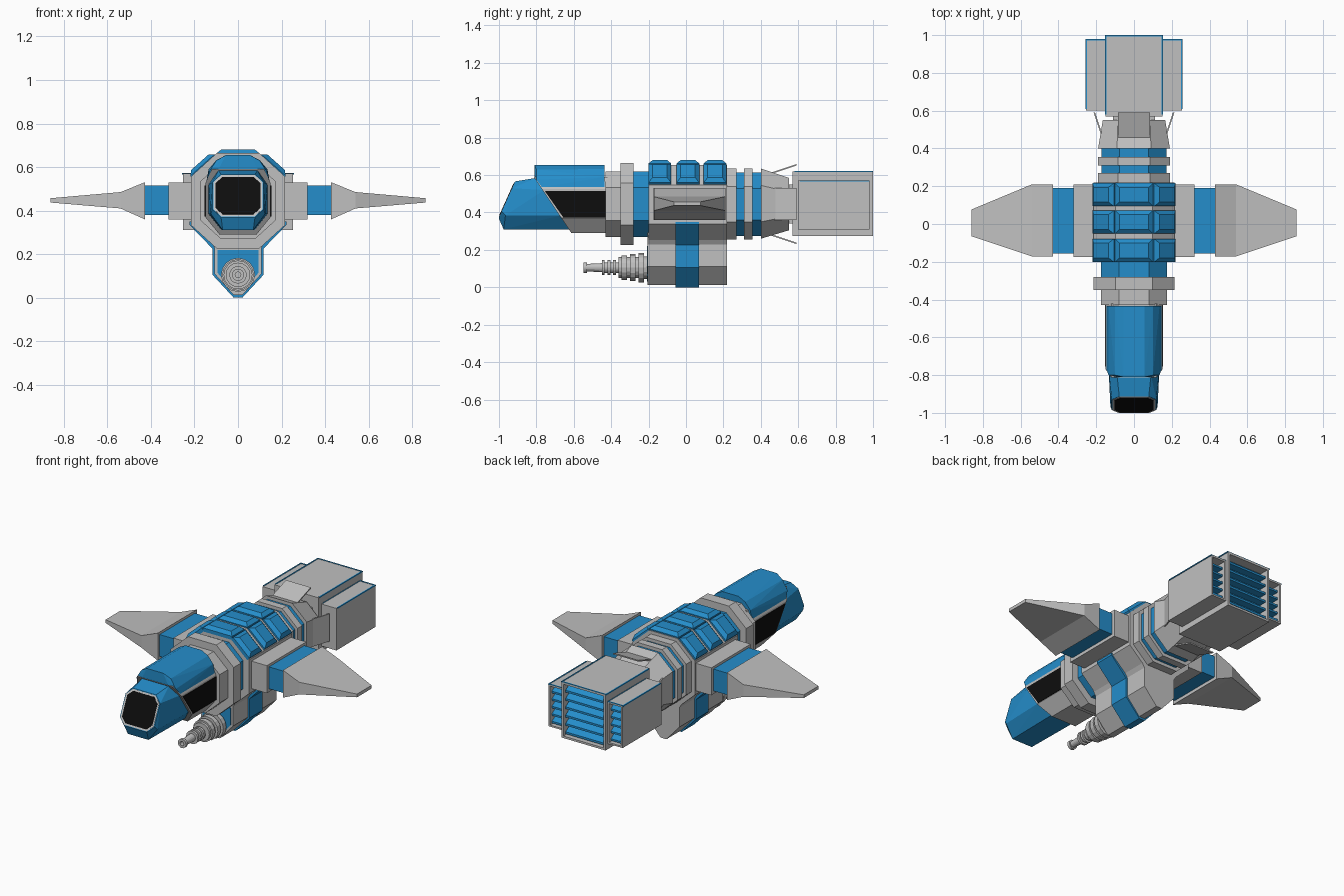
import bpy, bmesh, math
from mathutils import Vector, Matrix

if "Cube" in bpy.data.objects:
    bpy.data.objects.remove(bpy.data.objects["Cube"])


def material(name, rgb):
    m = bpy.data.materials.new(name)
    m.diffuse_color = (*rgb, 1)
    m.use_nodes = True
    m.node_tree.nodes["Principled BSDF"].inputs["Base Color"].default_value = m.diffuse_color
    return m


GREY = material("hull grey", (0.53, 0.53, 0.53))
BLUE = material("panel blue", (0.018, 0.27, 0.60))
BLACK = material("window black", (0.004, 0.004, 0.004))


def finish(name, bm, *mats):
    bmesh.ops.recalc_face_normals(bm, faces=bm.faces)
    me = bpy.data.meshes.new(name)
    bm.to_mesh(me)
    bm.free()
    for m in mats:
        me.materials.append(m)
    ob = bpy.data.objects.new(name, me)
    bpy.context.collection.objects.link(ob)
    return ob


def hull(name, pts, mat):
    bm = bmesh.new()
    for p in pts:
        bm.verts.new(p)
    r = bmesh.ops.convex_hull(bm, input=bm.verts)
    bmesh.ops.delete(bm, geom=list({v for v in r["geom_interior"] if isinstance(v, bmesh.types.BMVert)}), context='VERTS')
    bmesh.ops.dissolve_limit(bm, angle_limit=0.02, verts=bm.verts, edges=bm.edges)
    return finish(name, bm, mat)


def loft(name, sections, mat):
    """Skin closed loops of 3D points and cap both ends."""
    bm = bmesh.new()
    rows = [[bm.verts.new(p) for p in s] for s in sections]
    for a, b in zip(rows, rows[1:]):
        for i in range(len(a)):
            j = (i + 1) % len(a)
            bm.faces.new((a[i], a[j], b[j], b[i]))
    bm.faces.new(rows[0])
    bm.faces.new(rows[-1])
    return finish(name, bm, mat)


def loop(half, y):
    """Mirror a half profile (x, z) and place it at y, which may depend on z."""
    full = half + [(-x, z) for x, z in reversed(half)]
    return [(x, y(z) if callable(y) else y, z) for x, z in full]


def octa(hw, zb, zt, cx=0.12, cz=0.11):
    return [(hw - cx, zb), (hw, zb + cz), (hw, zt - cz), (hw - cx, zt)]


def box_pts(x0, x1, y0, y1, z0, z1):
    return [(x, y, z) for x in (x0, x1) for y in (y0, y1) for z in (z0, z1)]


def box(name, x0, x1, y0, y1, z0, z1, mat):
    return hull(name, box_pts(x0, x1, y0, y1, z0, z1), mat)


def plate(name, outline, normal, t, mat):
    n = Vector(normal).normalized() * t
    return loft(name, [[Vector(p) - n for p in outline], [Vector(p) + n for p in outline]], mat)


# Fuselage: a row of octagonal rings
rings = [("front_collar", -0.43, -0.35, 0.175, 0.27, 0.62, GREY),
         ("front_ring", -0.35, -0.28, 0.215, 0.225, 0.665, GREY),
         ("front_band", -0.28, -0.20, 0.175, 0.27, 0.62, BLUE),
         ("main_body", -0.20, 0.22, 0.215, 0.23, 0.655, GREY),
         ("rear_ring_a", 0.22, 0.27, 0.19, 0.255, 0.635, GREY),
         ("rear_band_a", 0.27, 0.31, 0.172, 0.275, 0.615, BLUE),
         ("rear_ring_b", 0.31, 0.355, 0.19, 0.255, 0.635, GREY),
         ("rear_band_b", 0.355, 0.40, 0.172, 0.275, 0.615, BLUE)]
for name, y0, y1, hw, zb, zt, mat in rings:
    s = octa(hw, zb, zt, hw * 0.55, hw * 0.5)
    loft(name, [loop(s, y0), loop(s, y1)], mat)
loft("tail_cone", [loop(octa(0.19, 0.26, 0.635, 0.1, 0.09), 0.40),
                   loop(octa(0.165, 0.305, 0.585, 0.08, 0.075), 0.55)], GREY)
box("tail_neck", -0.11, 0.11, 0.54, 0.58, 0.34, 0.55, GREY)

# Armour tiles on the back, three rows of three
slope = math.atan2(0.105, 0.118)
for y in (-0.14, 0.01, 0.155):
    for side in (-1, 0, 1):
        w = 0.075 if side else 0.1
        pos = (side * 0.155, y, 0.60 if side else 0.65)
        m = Matrix.Translation(pos) @ Matrix.Rotation(side * slope, 4, 'Y')
        pts = [m @ Vector((sx * (w - k), sy * (0.061 - k), h))
               for sx in (-1, 1) for sy in (-1, 1)
               for k, h in ((0, -0.01), (0, 0.012), (0.022, 0.03))]
        hull("armour_tile", pts, BLUE)


# Cockpit with a raked front edge
def rake(z):
    return -0.82 + (0.6 - z) * 0.667


lower = [(0.085, 0.29), (0.15, 0.37), (0.15, 0.525), (0.12, 0.59)]
loft("cockpit_frame", [loop(lower, rake), loop(lower, -0.42)], GREY)
hull("canopy", [(s * x, y, z) for s in (-1, 1) for x, y, z in
     ((0.145, -0.77, 0.535), (0.145, -0.435, 0.535), (0.135, -0.80, 0.575), (0.135, -0.435, 0.59),
      (0.055, -0.81, 0.655), (0.055, -0.435, 0.655), (0.09, -0.81, 0.59), (0.1, -0.80, 0.63), (0.1, -0.435, 0.632))], BLUE)
for s in (-1, 1):
    plate("side_window", [(s * 0.15, -0.755, 0.515), (s * 0.15, -0.43, 0.515),
                          (s * 0.15, -0.43, 0.372), (s * 0.15, -0.655, 0.372)], (1, 0, 0), 0.003, BLACK)

# Nose and its front window
slant = Vector((0, 0.085, 0.19)).normalized()
face_mid = Vector((0, -0.957, 0.468))


def nose_outline(hw, hh, c):
    uv = [(hw - c, -hh), (hw, c - hh), (hw, hh - c), (hw - c, hh)]
    uv += [(-u, v) for u, v in reversed(uv)]
    return [face_mid + Vector((u, 0, 0)) + slant * v for u, v in uv]


back = [(0.075, 0.31), (0.135, 0.385), (0.135, 0.52), (0.09, 0.585)]
chin = [(s * x, y, z) for s in (-1, 1) for x, y, z in ((0.07, -0.975, 0.31), (0.125, -0.965, 0.385))]
hull("nose", nose_outline(0.118, 0.108, 0.04) + chin + loop(back, lambda z: rake(z) + 0.01), BLUE)
out = Vector((0, -0.19, 0.085))
plate("nose_window_frame", nose_outline(0.113, 0.104, 0.036), out, 0.002, GREY)
plate("nose_window", nose_outline(0.103, 0.094, 0.032), out, 0.004, BLACK)

# Wings: root block, blue joint and tapered blade
for s, tag in ((1, "right"), (-1, "left")):
    box(tag + "_wing_root", s * 0.18, s * 0.32, -0.175, 0.21, 0.36, 0.53, GREY)
    box(tag + "_wing_joint", s * 0.31, s * 0.44, -0.155, 0.19, 0.38, 0.515, BLUE)
    secs = [[(s * x, y0, z0), (s * x, y1, z0), (s * x, y1, z1), (s * x, y0, z1)]
            for x, y0, y1, z0, z1 in ((0.428, -0.172, 0.21, 0.36, 0.53),
                                      (0.54, -0.172, 0.21, 0.41, 0.485),
                                      (0.86, -0.065, 0.077, 0.437, 0.457))]
    loft(tag + "_wing_blade", secs, GREY)

# Gun pod under the belly with a blue strap
pod = [(0.02, 0.012), (0.108, 0.11), (0.108, 0.23), (0.13, 0.265), (0.1, 0.30)]
loft("gun_pod", [loop(pod, -0.205), loop(pod, 0.22)], GREY)
strap = [(0.02, 0.0), (0.117, 0.105), (0.117, 0.225), (0.223, 0.335), (0.223, 0.35), (0.1, 0.35)]
loft("pod_strap", [loop(strap, -0.055), loop(strap, 0.07)], BLUE)
front = [(0.02, 0.03), (0.095, 0.115), (0.095, 0.22)]
loft("pod_front_panel", [loop(front, -0.209), loop(front, -0.2)], BLUE)

# Gun: stepped, ribbed barrel turned about the y axis
prof = [(-0.2, 0.06), (-0.225, 0.06)]
for k in range(3):
    y = -0.225 - k * 0.045
    r = 0.078 - k * 0.006
    prof += [(y, r), (y - 0.03, r), (y - 0.03, 0.056), (y - 0.045, 0.056)]
for k in range(3):
    y = -0.36 - k * 0.03
    prof += [(y, 0.028), (y - 0.015, 0.028), (y - 0.015, 0.04), (y - 0.03, 0.04)]
prof += [(-0.45, 0.024), (-0.53, 0.02), (-0.53, 0.028), (-0.548, 0.028), (-0.548, 0.013), (-0.51, 0.013)]
loft("gun_barrel", [[(r * math.cos(a * math.tau / 16), y, 0.105 + r * math.sin(a * math.tau / 16))
                     for a in range(16)] for y, r in prof], GREY)


# Engine blocks: hollow at the back, filled with blue slats
def engine(name, x0, x1, y0, y1, z0, z1, rim, slats):
    bm = bmesh.new()
    bmesh.ops.create_cube(bm, size=1)
    for v in bm.verts:
        v.co = ((x0 + x1) / 2 + v.co.x * (x1 - x0), (y0 + y1) / 2 + v.co.y * (y1 - y0),
                (z0 + z1) / 2 + v.co.z * (z1 - z0))
    bm.normal_update()
    rear = max(bm.faces, key=lambda f: f.calc_center_median().y)
    bmesh.ops.inset_region(bm, faces=[rear], thickness=rim)
    ex = bmesh.ops.extrude_discrete_faces(bm, faces=[rear])["faces"][0]
    for v in ex.verts:
        v.co.y -= 0.06
    ex.material_index = 1
    finish(name, bm, GREY, BLUE)
    step = (z1 - z0 - 2 * rim) / slats
    for i in range(slats):
        z = z0 + rim + (i + 0.5) * step
        hull(name + "_slat", [(x, y, z + dz) for x in (x0 + rim, x1 - rim) for y, dz in
             ((y1 - 0.058, step * 0.45), (y1 - 0.012, -step * 0.15), (y1 - 0.058, -step * 0.4),
              (y1 - 0.012, -step * 0.4))], BLUE)
    # thin blue edging along the top
    e = 0.004
    for x in (x0, x1):
        box(name + "_edging", x - e, x + e, y0 + 0.01, y1, z1 - e, z1 + 0.002, BLUE)
    box(name + "_rear_edging", x0, x1, y1 - 2 * e, y1, z1 - e, z1 + 0.002, BLUE)


engine("main_engine", -0.15, 0.15, 0.57, 1.0, 0.275, 0.62, 0.018, 6)
for s, tag in ((1, "right"), (-1, "left")):
    a, b = sorted((s * 0.15, s * 0.253))
    engine(tag + "_engine", a, b, 0.60, 0.98, 0.31, 0.57, 0.014, 5)

# Four flared flaps around the tail
for k in range(4):
    m = Matrix.Translation((0, 0, 0.445)) @ Matrix.Rotation(k * math.pi / 2, 4, 'Y')
    w = 0.085
    pts = [m @ Vector((sx * w, y, z + dz)) for sx in (-1, 1) for dz in (-0.004, 0.004)
           for y, z in ((0.455, 0.165), (0.59, 0.21))]
    hull("tail_flap", pts, GREY)
